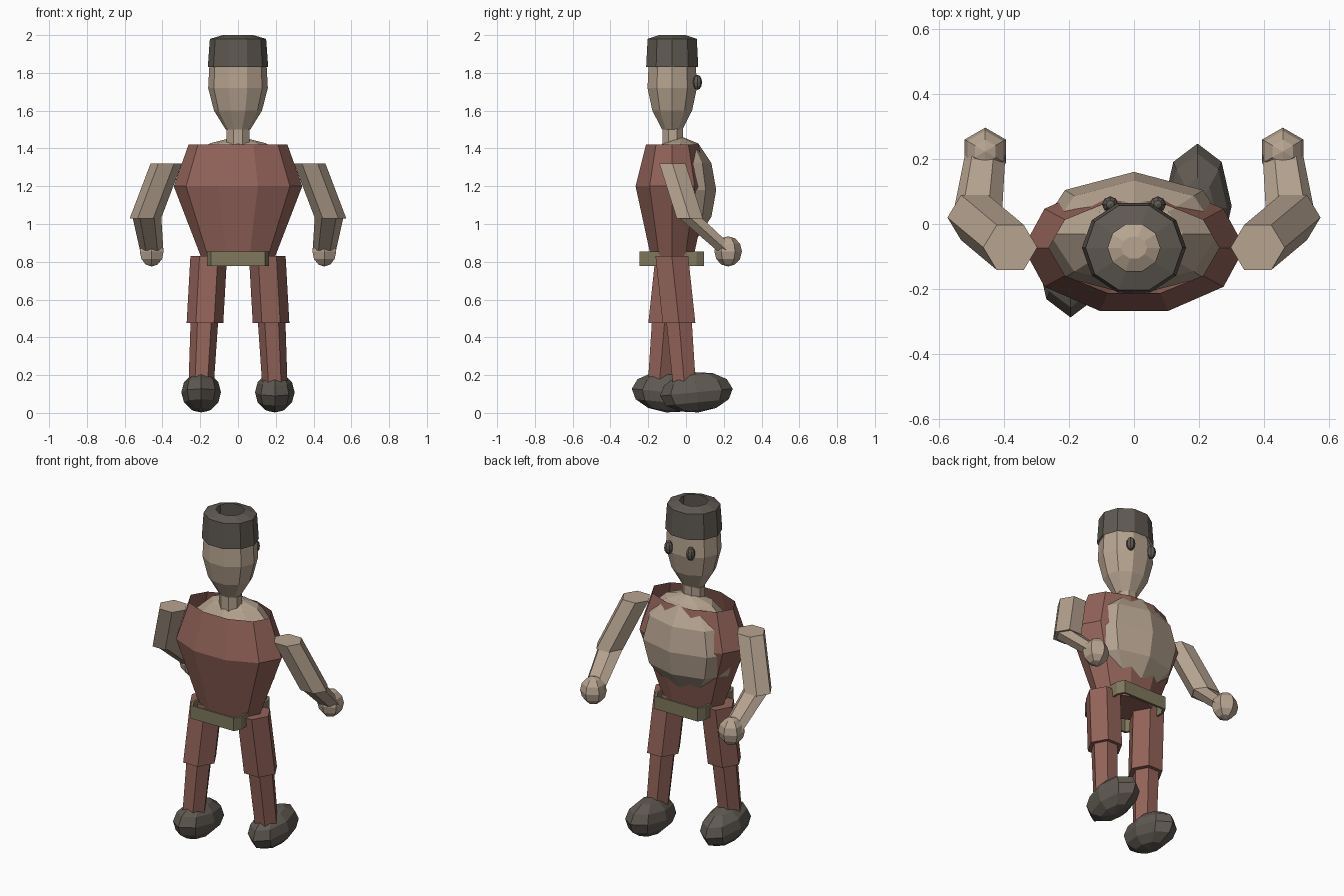
import bpy, bmesh, math
from mathutils import Matrix, Vector

if "Cube" in bpy.data.objects:
    bpy.data.objects.remove(bpy.data.objects["Cube"])


def material(name, rgb):
    m = bpy.data.materials.new(name)
    m.diffuse_color = (*rgb, 1)
    m.use_nodes = True
    m.node_tree.nodes["Principled BSDF"].inputs["Base Color"].default_value = m.diffuse_color
    return m


SKIN = material("skin", (0.47, 0.37, 0.28))
RED = material("dull red cloth", (0.29, 0.125, 0.10))
DARK = material("dark leather", (0.115, 0.10, 0.083))
OLIVE = material("olive belt", (0.215, 0.19, 0.11))


def finish(name, bm, mat):
    me = bpy.data.meshes.new(name)
    bm.to_mesh(me)
    bm.free()
    me.materials.append(mat)
    ob = bpy.data.objects.new(name, me)
    bpy.context.collection.objects.link(ob)
    return ob


def loft(name, rings, n, mat, turn=0.0, bottom=True, top=True):
    """Horizontal n-gon rings (x, y, z, rx, ry), listed bottom to top."""
    bm = bmesh.new()
    loops = []
    for x, y, z, rx, ry in rings:
        loops.append([bm.verts.new((x + rx * math.cos(turn + math.tau * i / n),
                                    y + ry * math.sin(turn + math.tau * i / n), z))
                      for i in range(n)])
    for a, b in zip(loops, loops[1:]):
        for i in range(n):
            j = (i + 1) % n
            bm.faces.new((a[i], a[j], b[j], b[i]))
    if bottom:
        bm.faces.new(loops[0][::-1])
    if top:
        bm.faces.new(loops[-1])
    return finish(name, bm, mat)


def ball(name, centre, radii, segs, rings, mat, tilt=0.0):
    bm = bmesh.new()
    bmesh.ops.create_uvsphere(bm, u_segments=segs, v_segments=rings, radius=1)
    bm.transform(Matrix.Translation(Vector(centre)) @ Matrix.Rotation(tilt, 4, 'X')
                 @ Matrix.Diagonal((*radii, 1)))
    return finish(name, bm, mat)


CY = -0.073  # centre line of head and coat


def turned(name, profile, mat, **kw):
    """Ten-sided oval form around the head axis from (z, rx, ry) rows."""
    return loft(name, [(0, CY, z, rx, ry) for z, rx, ry in profile], 10, mat, **kw)


# Head, neck and hat
turned("head", [(z, r, r * 0.87) for z, r in
                ((1.50, 0.065), (1.60, 0.127), (1.72, 0.158), (1.83, 0.152),
                 (1.91, 0.105), (1.94, 0.04))], SKIN)
loft("neck", [(0, -0.07, 1.38, 0.065, 0.06), (0, -0.07, 1.51, 0.065, 0.06)], 8, SKIN,
     turn=math.pi / 8)
turned("hat", [(1.83, 0.16, 0.145), (1.98, 0.149, 0.137), (2.0, 0.08, 0.075)], DARK,
       bottom=False, top=False)

# Body bulging through an open-necked coat
ball("body", (0, -0.03, 1.18), (0.30, 0.19, 0.285), 8, 6, SKIN)
turned("coat", [(0.81, 0.19, 0.115), (1.2, 0.34, 0.204), (1.42, 0.262, 0.146)], RED,
       top=False)

# Belt: a band with clipped corners
bm = bmesh.new()
outline = [(0.165, 0.13), (0.143, 0.17), (-0.143, 0.17), (-0.165, 0.13),
           (-0.165, -0.13), (-0.143, -0.17), (0.143, -0.17), (0.165, -0.13)]
low = [bm.verts.new((x, y - 0.075, 0.778)) for x, y in outline]
high = [bm.verts.new((x, y - 0.075, 0.855)) for x, y in outline]
inner_low = [bm.verts.new((x * 0.93, y * 0.93 - 0.075, 0.778)) for x, y in outline]
inner_high = [bm.verts.new((x * 0.93, y * 0.93 - 0.075, 0.855)) for x, y in outline]
strips = [low, high, inner_high, inner_low]
for k in range(4):
    a, b = strips[k], strips[(k + 1) % 4]
    for i in range(8):
        j = (i + 1) % 8
        bm.faces.new((a[i], a[j], b[j], b[i]))
finish("belt", bm, OLIVE)

for side, s in (("left", -1), ("right", 1)):
    # Eyes
    ball(f"{side}_eye", (s * 0.073, 0.06, 1.75), (0.025, 0.025, 0.04), 8, 6, DARK)

    # Arms
    loft(f"{side}_upper_arm", [(s * 0.49, 0.02, 1.03, 0.083, 0.08),
                               (s * 0.38, -0.072, 1.32, 0.083, 0.08)], 6, SKIN)
    loft(f"{side}_forearm", [(s * 0.457, 0.215, 0.86, 0.062, 0.06),
                             (s * 0.482, 0.02, 1.035, 0.076, 0.07)], 6, SKIN)
    ball(f"{side}_hand", (s * 0.457, 0.223, 0.855), (0.073, 0.073, 0.08), 6, 6, SKIN)

    # Legs, one stepping forward and one back
    step = s * 0.038
    knee, ankle = -0.075 + step, -0.075 + step * 1.75
    loft(f"{side}_thigh", [(s * 0.175, knee, 0.475, 0.097, 0.10),
                           (s * 0.155, -0.075, 0.83, 0.097, 0.10)], 6, RED)
    loft(f"{side}_shin", [(s * 0.195, ankle, 0.15, 0.067, 0.07),
                          (s * 0.178, knee, 0.485, 0.073, 0.078)], 6, RED)
    ball(f"{side}_foot", (s * 0.195, -0.02 + s * 0.075, 0.109), (0.105, 0.193, 0.107),
         8, 6, DARK, tilt=s * 0.1)
